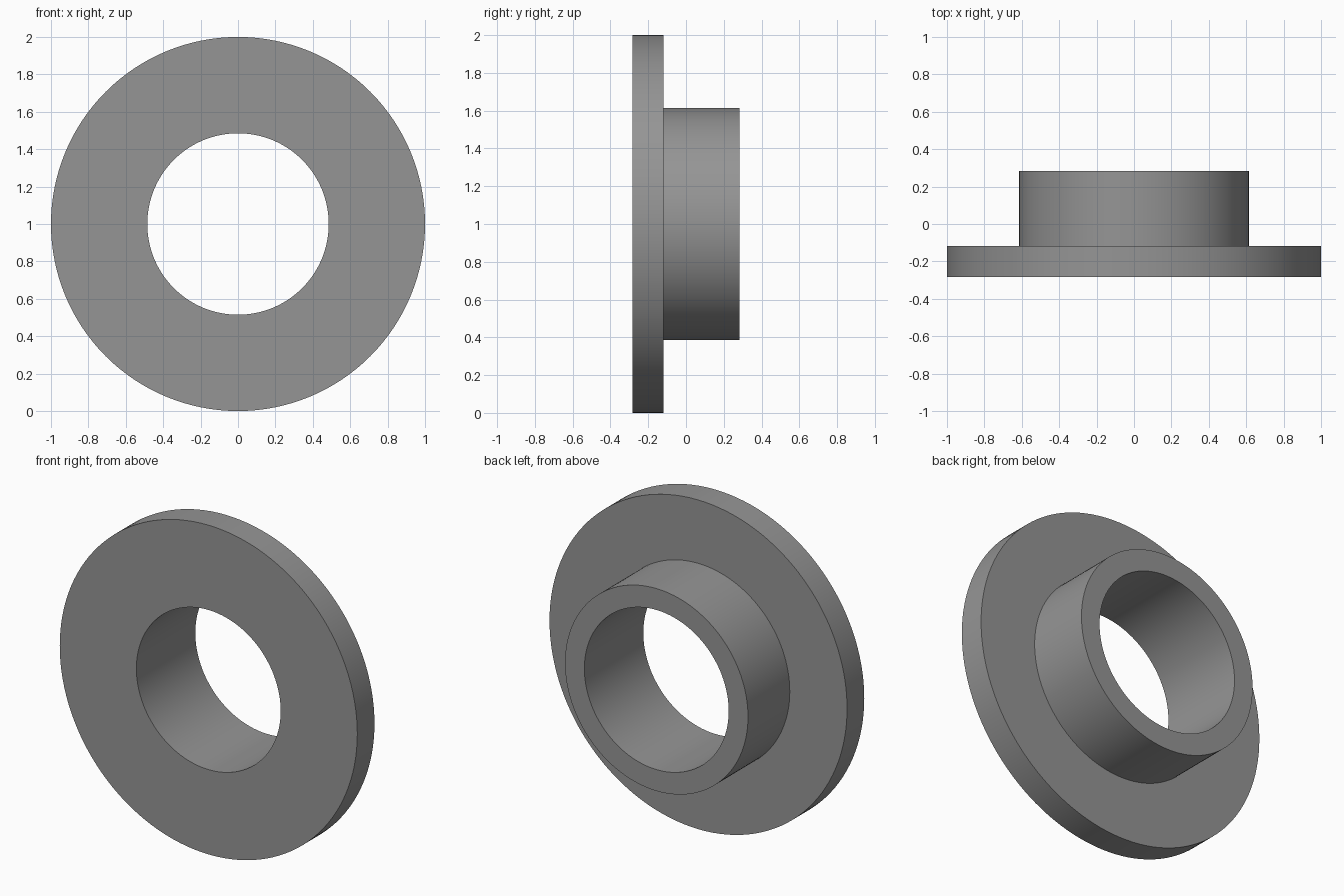
import bpy, bmesh, math

if "Cube" in bpy.data.objects:
    bpy.data.objects.remove(bpy.data.objects["Cube"])

SEGMENTS = 128
# Closed cross-section (radius, y): bore, flange front, rim, step, sleeve end
PROFILE = [(0.485, -0.283), (1.0, -0.283), (1.0, -0.118),
           (0.615, -0.118), (0.615, 0.283), (0.485, 0.283)]


def lathe(name, profile, centre_z, material):
    """Revolve a closed profile around a horizontal axis along y."""
    bm = bmesh.new()
    rings = []
    for i in range(SEGMENTS):
        a = 2 * math.pi * i / SEGMENTS
        rings.append([bm.verts.new((r * math.cos(a), y, centre_z + r * math.sin(a)))
                      for r, y in profile])
    n = len(profile)
    for i in range(SEGMENTS):
        p, q = rings[i], rings[(i + 1) % SEGMENTS]
        for j in range(n):
            k = (j + 1) % n
            bm.faces.new((p[j], p[k], q[k], q[j]))
    bmesh.ops.recalc_face_normals(bm, faces=bm.faces)
    mesh = bpy.data.meshes.new(name)
    bm.to_mesh(mesh)
    bm.free()
    mesh.materials.append(material)
    obj = bpy.data.objects.new(name, mesh)
    bpy.context.collection.objects.link(obj)
    bpy.context.view_layer.objects.active = obj
    obj.select_set(True)
    bpy.ops.object.shade_smooth_by_angle(angle=math.radians(30))
    return obj


grey = bpy.data.materials.new("grey")
grey.diffuse_color = (0.3, 0.3, 0.3, 1)
grey.use_nodes = True
grey.node_tree.nodes["Principled BSDF"].inputs["Base Color"].default_value = grey.diffuse_color

# Flanged sleeve with a through bore
lathe("flanged_bushing", PROFILE, 1.0, grey)
